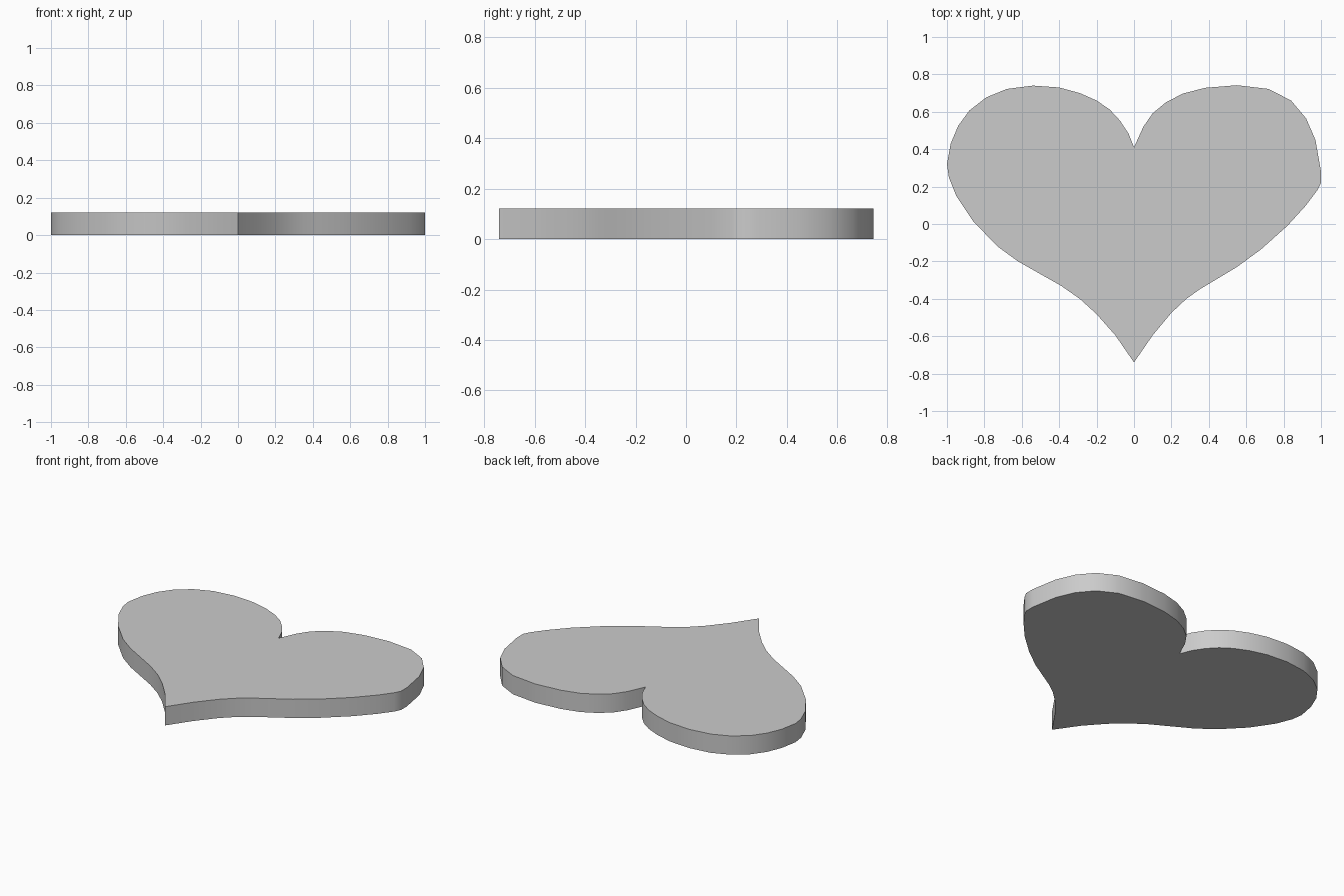
import bpy, bmesh, math

HEIGHT = 0.12

# Heart outline, counter-clockwise: left lobe from notch to tip, then right lobe back up
left = [(0, 0.41), (-0.03, 0.485), (-0.075, 0.553), (-0.13, 0.612), (-0.20, 0.66),
        (-0.29, 0.70), (-0.40, 0.73), (-0.54, 0.74), (-0.68, 0.722), (-0.79, 0.677),
        (-0.88, 0.607), (-0.94, 0.525), (-0.98, 0.43), (-1.0, 0.32), (-0.99, 0.25),
        (-0.95, 0.15), (-0.86, 0.015), (-0.73, -0.12), (-0.62, -0.20), (-0.50, -0.268),
        (-0.39, -0.33), (-0.29, -0.40), (-0.20, -0.482), (-0.10, -0.595)]
right = [(0, -0.74), (0.10, -0.595), (0.20, -0.475), (0.28, -0.40), (0.35, -0.35),
         (0.43, -0.302), (0.55, -0.23), (0.68, -0.135), (0.82, -0.01), (0.92, 0.10),
         (0.98, 0.18), (1.0, 0.22), (1.0, 0.28), (0.97, 0.45), (0.92, 0.565),
         (0.84, 0.66), (0.72, 0.722), (0.55, 0.742), (0.38, 0.728), (0.26, 0.697),
         (0.17, 0.65), (0.10, 0.592), (0.05, 0.52)]

# Solid plate extruded from the outline
bm = bmesh.new()
base = bm.faces.new([bm.verts.new((x, y, 0)) for x, y in left + right])
top = bmesh.ops.extrude_face_region(bm, geom=[base], use_keep_orig=True)["geom"]
for v in top:
    if isinstance(v, bmesh.types.BMVert):
        v.co.z = HEIGHT
bmesh.ops.recalc_face_normals(bm, faces=bm.faces)
mesh = bpy.data.meshes.new("heart_plate")
bm.to_mesh(mesh)
bm.free()

plate = bpy.data.objects.new("heart_plate", mesh)
bpy.context.collection.objects.link(plate)

# Smooth rim with crisp top, bottom, notch and tip edges
bpy.context.view_layer.objects.active = plate
plate.select_set(True)
bpy.ops.object.shade_smooth_by_angle(angle=math.radians(40))
